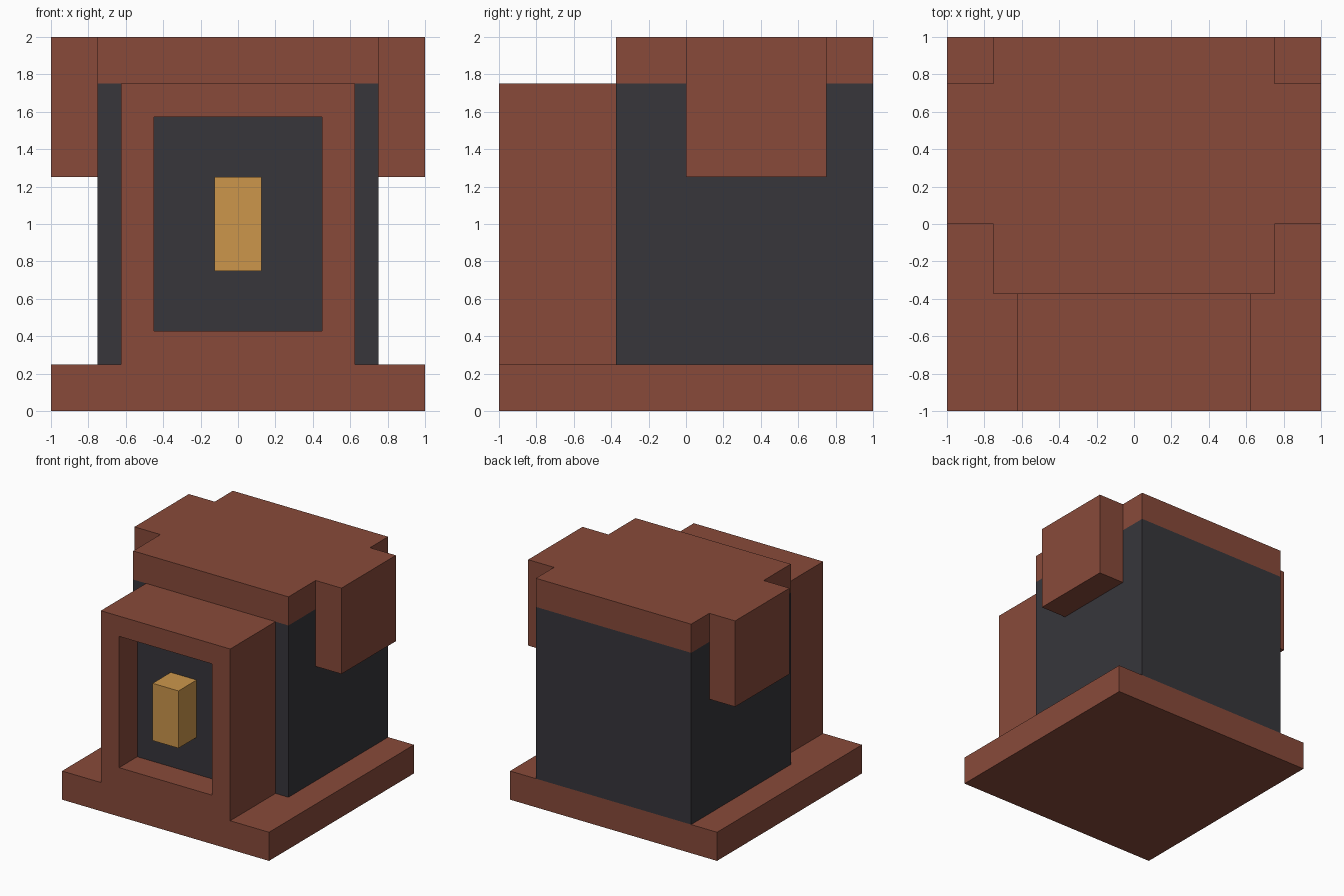
import bpy
import bmesh

if "Cube" in bpy.data.objects:
    bpy.data.objects.remove(bpy.data.objects["Cube"])


def srgb(r, g, b):
    lin = [((c / 255 + 0.055) / 1.055) ** 2.4 for c in (r, g, b)]
    return (*lin, 1.0)


def material(name, rgb):
    m = bpy.data.materials.new(name)
    m.diffuse_color = srgb(*rgb)
    m.use_nodes = True
    m.node_tree.nodes["Principled BSDF"].inputs["Base Color"].default_value = m.diffuse_color
    return m


BROWN = material("red_brown", (136, 74, 58))
DARK = material("charcoal", (55, 54, 59))
GOLD = material("amber", (204, 150, 75))


def box(name, x, y, z, *mats, edit=None):
    """Box spanning the given (min, max) ranges, with an optional bmesh edit."""
    bm = bmesh.new()
    bmesh.ops.create_cube(bm, size=1)
    for v in bm.verts:
        for i, (lo, hi) in enumerate((x, y, z)):
            v.co[i] = lo if v.co[i] < 0 else hi
    bm.normal_update()
    if edit:
        edit(bm)
    mesh = bpy.data.meshes.new(name)
    bm.to_mesh(mesh)
    bm.free()
    for m in mats:
        mesh.materials.append(m)
    obj = bpy.data.objects.new(name, mesh)
    bpy.context.collection.objects.link(obj)
    return obj


def recess_front(bm):
    """Inset the front face, push it in and colour its back wall."""
    front = min(bm.faces, key=lambda f: f.calc_center_median().y)
    bmesh.ops.inset_region(bm, faces=[front], thickness=0.25)
    # a second zero-width inset becomes the side walls when pushed back
    bmesh.ops.inset_region(bm, faces=[front], thickness=0.0)
    for v in front.verts:
        v.co.y += 0.25
    front.material_index = 1
    bm.normal_update()


# Base slab
box("base", (-1, 1), (-1, 1), (0, 0.25), BROWN)

# Main body and its roof
box("body", (-0.75, 0.75), (-0.375, 1), (0.25, 1.75), DARK)
box("roof", (-0.75, 0.75), (-0.375, 1), (1.75, 2), BROWN)

# Side blocks hanging from the roof
box("right_side_block", (0.75, 1), (0, 0.75), (1.25, 2), BROWN)
box("left_side_block", (-1, -0.75), (0, 0.75), (1.25, 2), BROWN)

# Front frame with a dark recess, and the amber block inside it
box("front_frame", (-0.625, 0.625), (-1, -0.375), (0.25, 1.75), BROWN, DARK, edit=recess_front)
box("amber_block", (-0.125, 0.125), (-1, -0.75), (0.75, 1.25), GOLD)
